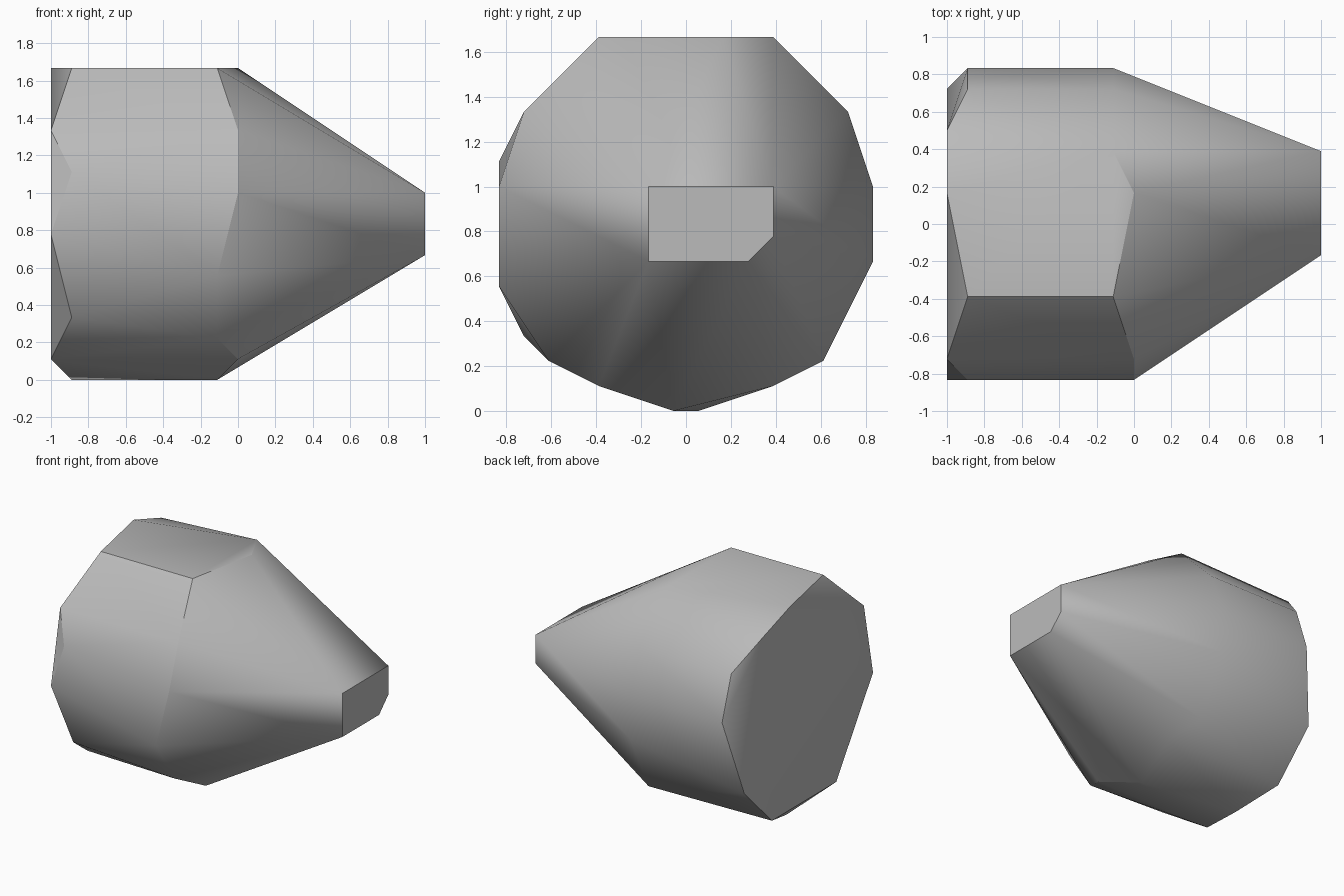
import bpy
import bmesh
import math
from mathutils import Vector

cube = bpy.data.objects.get("Cube")
if cube:
    bpy.data.objects.remove(cube, do_unlink=True)

# The body snaps to a regular lattice, so sections are given in lattice steps
STEP = 1 / 9
ORIGIN = Vector((-1.0, -7.5 * STEP, 0.0))

# Cross-sections along x: station -> outline of (y, z) corners
sections = {
    0: [(9, 15), (12, 14), (14, 4), (11, 1), (4, 1), (0, 7), (1, 12)],
    1: [(4, 15), (14, 12), (15, 9), (8, 0), (1, 3), (0, 10)],
    8: [(4, 15), (11, 15), (14, 12), (15, 9), (15, 6), (13, 2), (7, 0), (2, 2), (0, 5)],
    9: [(9, 15), (11, 1), (4, 1), (0, 9), (1, 12)],
    18: [(6, 9), (11, 9), (11, 7), (10, 6), (6, 6)],
}


def make_material(name, value):
    material = bpy.data.materials.new(name)
    material.use_nodes = True
    colour = (value, value, value, 1.0)
    material.diffuse_color = colour
    material.node_tree.nodes["Principled BSDF"].inputs["Base Color"].default_value = colour
    return material


def hull_object(name, outlines, material):
    """Wrap a tight convex skin around the cross-sections."""
    bm = bmesh.new()
    for station, outline in outlines.items():
        for y, z in outline:
            bm.verts.new(ORIGIN + STEP * Vector((station, y, z)))
    bmesh.ops.convex_hull(bm, input=bm.verts[:])
    # Merge coplanar triangles into clean flat facets
    bmesh.ops.dissolve_limit(bm, angle_limit=math.radians(0.5),
                             verts=bm.verts[:], edges=bm.edges[:])
    bmesh.ops.recalc_face_normals(bm, faces=bm.faces[:])
    mesh = bpy.data.meshes.new(name)
    bm.to_mesh(mesh)
    bm.free()
    mesh.materials.append(material)
    obj = bpy.data.objects.new(name, mesh)
    bpy.context.collection.objects.link(obj)
    return obj


# Faceted drum tapering to a small blunt nose
body = hull_object("tapered_body", sections, make_material("light grey", 0.5))

# Soft shading over shallow edges, crisp over steep ones
bpy.ops.object.select_all(action="DESELECT")
body.select_set(True)
bpy.context.view_layer.objects.active = body
bpy.ops.object.shade_smooth_by_angle(angle=math.radians(30))
